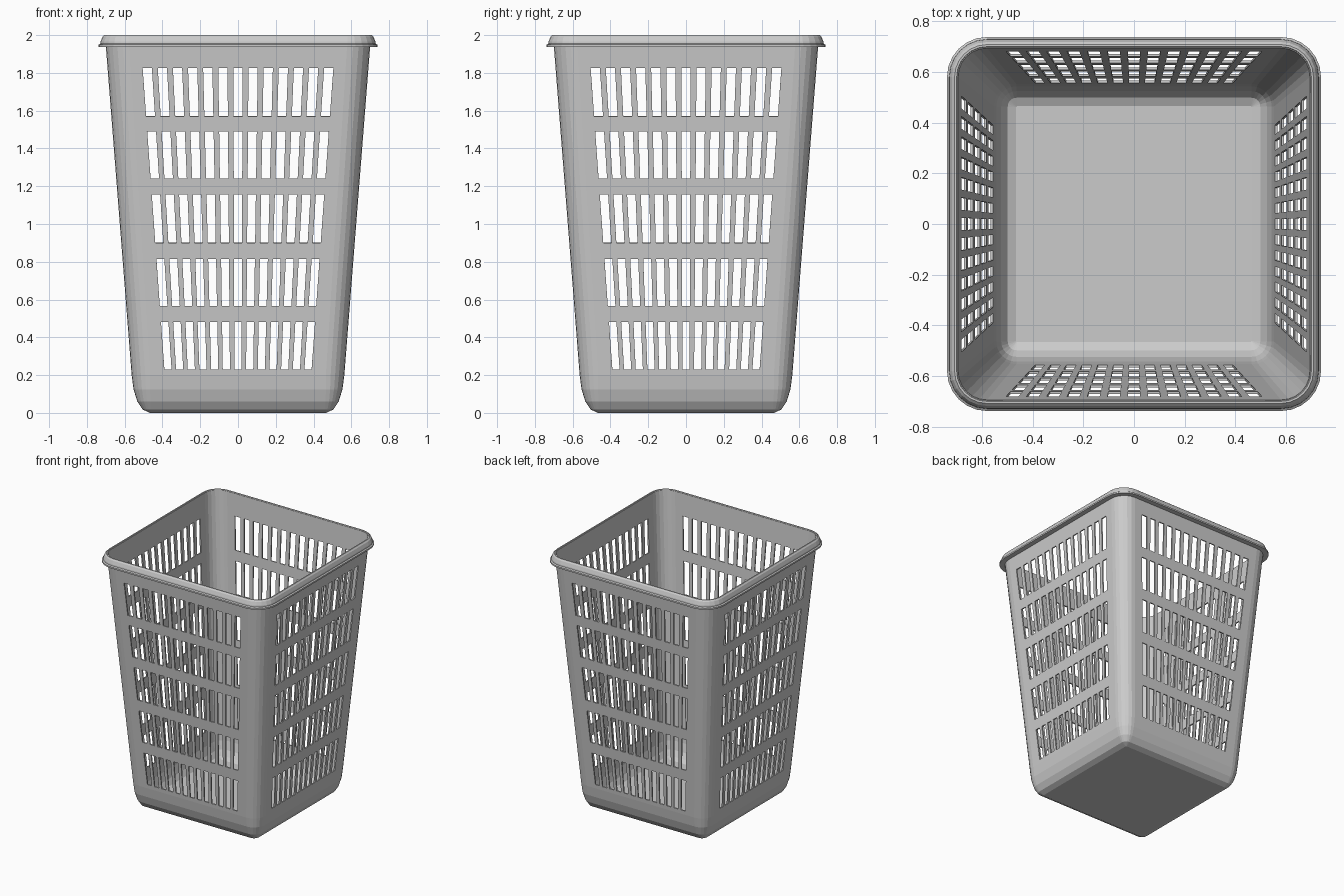
import bpy, bmesh
from math import sin, cos, pi

if "Cube" in bpy.data.objects:
    bpy.data.objects.remove(bpy.data.objects["Cube"])

SLOTS, ARC = 13, 6
ROWS = [(0.23, 0.48), (0.565, 0.815), (0.90, 1.157), (1.24, 1.49), (1.57, 1.825)]
SIDE = 2 * SLOTS                      # slot boundary points on one side
N = 4 * (SIDE + ARC + 1)              # points in one ring


def wall_half(z):
    return 0.563 + 0.0785 * (z - 0.2)


def wall_radius(z):
    return 0.098 + 0.014 * (z - 0.2)


def ring(bm, h, r, z, slots=True):
    """Rounded square ring, with slot boundary points on each side."""
    s = 0.373 + 0.0722 * z
    s = min(s, h - r - 0.02)
    pitch = 2 * s / (SLOTS - 0.39)    # slots a little wider than the bars
    w = 0.61 * pitch
    pts = []
    if slots:
        for i in range(SLOTS):
            x = -s + i * pitch
            pts += [(x, -h), (x + w, -h)]
    for k in range(ARC + 1):
        a = -pi / 2 + k * pi / 2 / ARC
        pts.append((h - r + r * cos(a), -h + r + r * sin(a)))
    verts = []
    for q in range(4):
        c, d = [(1, 0), (0, 1), (-1, 0), (0, -1)][q]
        verts += [bm.verts.new((c * x - d * y, d * x + c * y, z)) for x, y in pts]
    return verts


def bridge(bm, lower, upper, skip=lambda i: False):
    n = len(lower)
    for i in range(n):
        if not skip(i):
            j = (i + 1) % n
            bm.faces.new((lower[i], lower[j], upper[j], upper[i]))


def finish(bm, name):
    me = bpy.data.meshes.new(name)
    bm.to_mesh(me)
    bm.free()
    ob = bpy.data.objects.new(name, me)
    bpy.context.collection.objects.link(ob)
    return ob


# Basket body: rounded bottom, tapering walls with open slots
bm = bmesh.new()
levels = [(0.467, 0.006, 0.0), (0.505, 0.042, 0.018), (0.533, 0.069, 0.06),
          (0.553, 0.088, 0.125), (0.563, 0.098, 0.2)]
for z in [z for row in ROWS for z in row] + [1.995]:
    levels.append((wall_half(z), wall_radius(z), z))
rings = [ring(bm, *lv) for lv in levels]
bm.faces.new(list(reversed(rings[0])))
slot_starts = {row[0] for row in ROWS}
per_side = SIDE + ARC + 1
for lv, lo, up in zip(levels, rings, rings[1:]):
    is_row = lv[2] in slot_starts
    bridge(bm, lo, up,
           lambda i: is_row and i % per_side < SIDE and (i % per_side) % 2 == 0)
body = finish(bm, "basket_body")
mod = body.modifiers.new("wall_thickness", 'SOLIDIFY')
mod.thickness = 0.01
mod.offset = -1

# Rim: stepped lip swept round the opening
bm = bmesh.new()
profile = [(0.695, 1.937), (0.738, 1.937), (0.738, 1.949), (0.729, 1.955),
           (0.728, 1.965), (0.718, 1.99), (0.708, 2.0), (0.700, 2.0), (0.695, 1.99)]
rim = [ring(bm, h, 0.12 + (h - 0.70), z, slots=False) for h, z in profile]
for a, b in zip(rim, rim[1:] + rim[:1]):
    bridge(bm, a, b)
bmesh.ops.recalc_face_normals(bm, faces=bm.faces[:])
finish(bm, "basket_rim")
